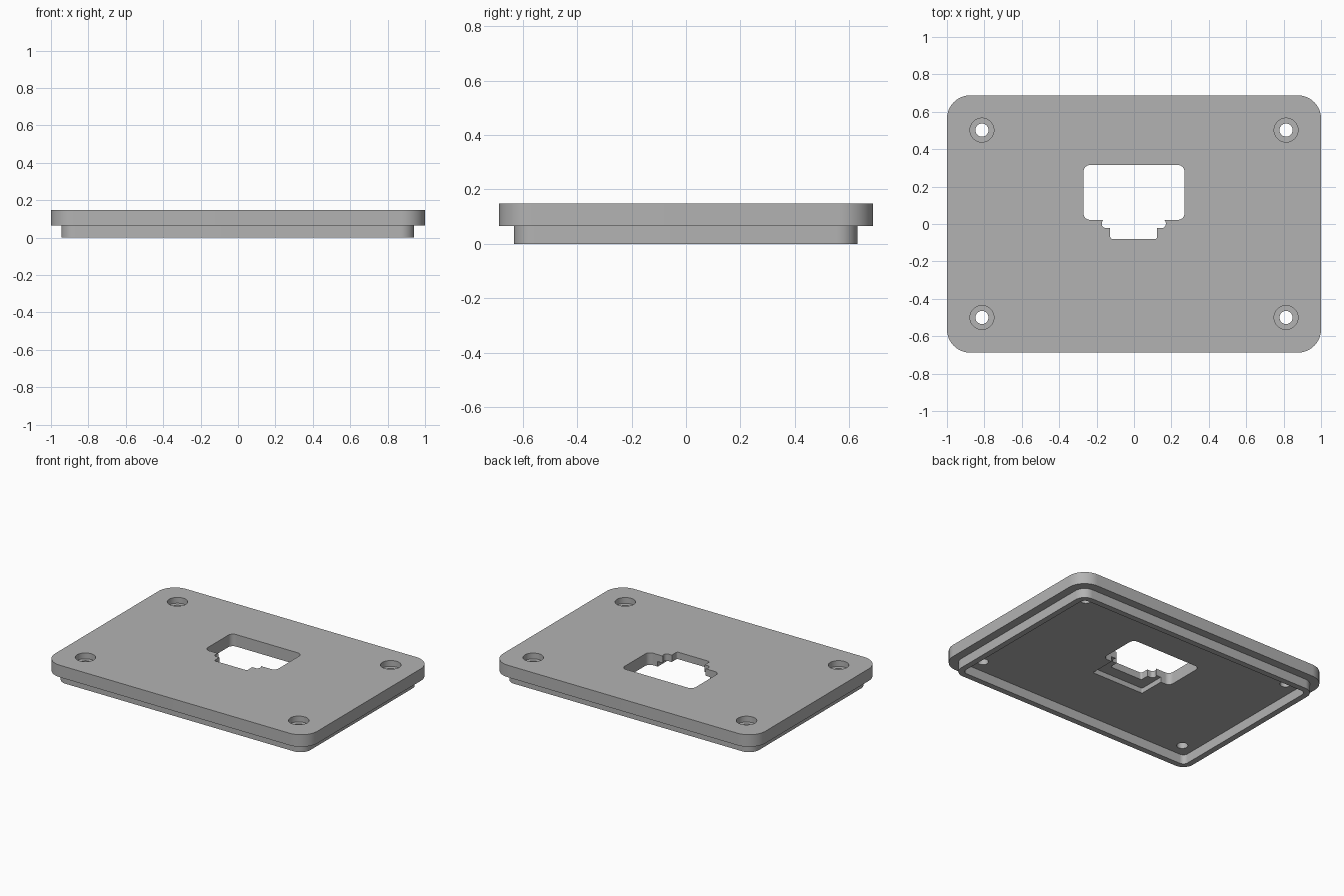
import bpy
import bmesh
from math import sin, cos, pi, radians

if "Cube" in bpy.data.objects:
    bpy.data.objects.remove(bpy.data.objects["Cube"])

TOP, LEDGE = 0.148, 0.065          # plate top and underside
GREY = (0.45, 0.45, 0.45, 1.0)

grey = bpy.data.materials.new("plain grey")
grey.use_nodes = True
grey.diffuse_color = GREY
grey.node_tree.nodes["Principled BSDF"].inputs["Base Color"].default_value = GREY


def slab(name, x0, x1, y0, y1, z0, z1, radius, steps=12):
    """Upright prism with a rounded rectangle outline."""
    corners = [(x1 - radius, y1 - radius), (x0 + radius, y1 - radius),
               (x0 + radius, y0 + radius), (x1 - radius, y0 + radius)]
    bm = bmesh.new()
    ring = []
    for quarter, (cx, cy) in enumerate(corners):
        for i in range(steps + 1):
            a = (quarter + i / steps) * pi / 2
            ring.append(bm.verts.new((cx + radius * cos(a), cy + radius * sin(a), z0)))
    bmesh.ops.remove_doubles(bm, verts=ring, dist=1e-5)
    face = bm.faces.new([v for v in ring if v.is_valid])
    side = bmesh.ops.extrude_face_region(bm, geom=[face])
    moved = [g for g in side["geom"] if isinstance(g, bmesh.types.BMVert)]
    bmesh.ops.translate(bm, verts=moved, vec=(0, 0, z1 - z0))
    bmesh.ops.recalc_face_normals(bm, faces=bm.faces)
    mesh = bpy.data.meshes.new(name)
    bm.to_mesh(mesh)
    bm.free()
    mesh.materials.append(grey)
    obj = bpy.data.objects.new(name, mesh)
    bpy.context.collection.objects.link(obj)
    return obj


def disc(name, x, y, r, z0, z1):
    return slab(name, x - r, x + r, y - r, y + r, z0, z1, r)


def select(obj):
    bpy.ops.object.select_all(action='DESELECT')
    obj.select_set(True)
    bpy.context.view_layer.objects.active = obj


def cut(target, cutter):
    """Subtract the cutter from the target and discard it."""
    cutter.hide_render = True
    mod = target.modifiers.new("cut", 'BOOLEAN')
    mod.operation = 'DIFFERENCE'
    mod.solver = 'EXACT'
    mod.object = cutter
    select(target)
    bpy.ops.object.modifier_apply(modifier=mod.name)
    bpy.data.objects.remove(cutter)


# Cover plate
plate = slab("cover_plate", -1, 1, -0.688, 0.688, LEDGE, TOP, 0.125, 16)

# Window, stepped notch and side ears through the plate
cut(plate, slab("window_cutter", -0.27, 0.27, 0.022, 0.315, 0, 0.2, 0.035))
cut(plate, slab("notch_cutter", -0.127, 0.124, -0.08, 0.06, 0, 0.2, 0.012))
cut(plate, slab("ear_cutter", -0.172, 0.17, -0.022, 0.026, 0, 0.2, 0.022))

# Shallow recess under the notch
cut(plate, slab("recess_cutter", -0.2, 0.2, -0.16, 0.04, 0, 0.1, 0.006))

# Counterbored screw holes in the corners
for x in (-0.813, 0.813):
    for y in (-0.5, 0.502):
        cut(plate, disc("counterbore_cutter", x, y, 0.064, 0.108, 0.2))
        cut(plate, disc("screw_cutter", x, y, 0.035, 0, 0.2))

# Locating rim under the plate
rim = slab("locating_rim", -0.945, 0.942, -0.632, 0.63, 0, LEDGE, 0.075)
cut(rim, slab("rim_cutter", -0.905, 0.902, -0.592, 0.59, -0.1, 0.2, 0.035))

for part in (plate, rim):
    select(part)
    bpy.ops.object.shade_smooth_by_angle(angle=radians(30))
